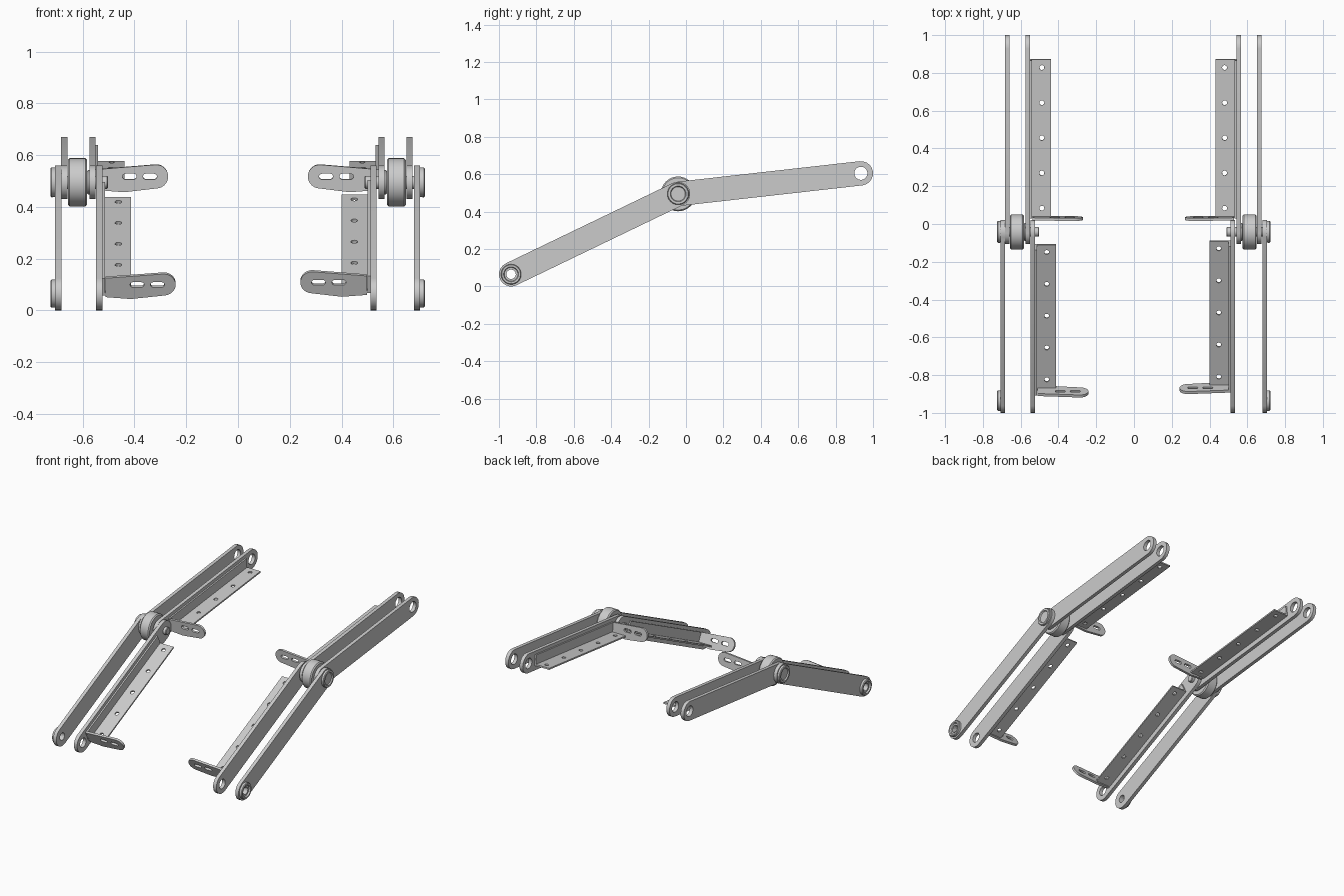
import bpy, bmesh, math
from mathutils import Vector, Matrix

if "Cube" in bpy.data.objects:
    bpy.data.objects.remove(bpy.data.objects["Cube"])

X = Vector((1, 0, 0))
PIVOT = Vector((0, -0.042, 0.495))
LOW_END = Vector((0, -0.935, 0.065))
UP_END = Vector((0, 0.935, 0.605))


def finish(name, bm):
    bmesh.ops.remove_doubles(bm, verts=bm.verts, dist=1e-5)
    bmesh.ops.recalc_face_normals(bm, faces=bm.faces)
    me = bpy.data.meshes.new(name)
    bm.to_mesh(me)
    bm.free()
    ob = bpy.data.objects.new(name, me)
    bpy.context.collection.objects.link(ob)
    bpy.ops.object.select_all(action='DESELECT')
    ob.select_set(True)
    bpy.context.view_layer.objects.active = ob
    bpy.ops.object.shade_smooth_by_angle(angle=math.radians(30))
    return ob


def arc(cx, cy, r, a0, a1, n=20):
    return [(cx + r * math.cos(math.radians(a0 + (a1 - a0) * i / n)),
             cy + r * math.sin(math.radians(a0 + (a1 - a0) * i / n))) for i in range(n + 1)]


def circle(cx, cy, r):
    return arc(cx, cy, r, 0, 360, 32)[:-1]


def slot(x0, x1, y, r):
    return arc(x1, y, r, -90, 90, 10) + arc(x0, y, r, 90, 270, 10)


def plate(name, loops, depth, origin, a, b, c):
    """Flat sheet with holes: loops lie in the a-b plane, thickness is along c."""
    cu = bpy.data.curves.new(name, 'CURVE')
    cu.dimensions = '2D'
    cu.fill_mode = 'BOTH'
    cu.extrude = depth / 2
    for loop in loops:
        sp = cu.splines.new('POLY')
        sp.points.add(len(loop) - 1)
        for p, (x, y) in zip(sp.points, loop):
            p.co = (x, y, 0, 1)
        sp.use_cyclic_u = True
    tmp = bpy.data.objects.new("tmp", cu)
    me = bpy.data.meshes.new_from_object(tmp)
    bm = bmesh.new()
    bm.from_mesh(me)
    bpy.data.objects.remove(tmp)
    bpy.data.meshes.remove(me)
    m = Matrix((a, b, c)).transposed().to_4x4()
    m.translation = origin
    bm.transform(m)
    return finish(name, bm)


def lathe(name, profile, centre, n=48):
    """Spin (x, radius) points around an x axis through centre."""
    bm = bmesh.new()
    vs = [bm.verts.new((x, centre.y + r, centre.z)) for x, r in profile]
    es = [bm.edges.new((p, q)) for p, q in zip(vs, vs[1:])]
    if profile[0][1] > 0:
        es.append(bm.edges.new((vs[-1], vs[0])))
    bmesh.ops.spin(bm, geom=vs + es, cent=(0, centre.y, centre.z), axis=(1, 0, 0),
                   angle=math.tau, steps=n, use_duplicate=False)
    return finish(name, bm)


def disc(name, x0, x1, r, centre, bev=0.004):
    d = math.copysign(bev, x1 - x0)
    lathe(name, [(x0, 0), (x0, r - bev), (x0 + d, r), (x1 - d, r), (x1, r - bev), (x1, 0)], centre)


def frame(end):
    u = (end - PIVOT).normalized()
    return (end - PIVOT).length, u, Vector((0, -abs(u.z) if u.y < 0 else -u.z, abs(u.y)))


def bar(name, x, end, hole):
    length, u, v = frame(end)
    outline = slot(0, length, 0, 0.065)
    plate(name, [outline, circle(length, 0, hole)], 0.024, PIVOT + X * x, u, v, X)


def bracket(name, s, x, end, u0, u1, holes, tab_u, tip):
    """Angle strip with bolt holes plus a slotted tab; x is the strip's outer face."""
    _, u, v = frame(end)
    a = X * -s                                   # towards the middle
    o = PIVOT + X * (s * x)
    # flat flange
    plate(name + "_flange",
          [[(0, u0), (0.111, u0), (0.111, u1), (0, u1)]] +
          [circle(0.062, h, 0.013) for h in holes], 0.010, o - v * 0.026, a, u, v)
    # upright flange
    plate(name + "_web", [[(u0, -0.031), (u1, -0.031), (u1, 0.042), (u0, 0.042)]],
          0.010, o + a * 0.005, u, v, X)
    # slotted tab
    t = x - tip
    outline = [(0.012, 0.043), (0.012, -0.038), (0.11, -0.046)]
    outline += arc(t - 0.046, 0.015, 0.046, -84, 94)
    slots = [slot(t - d - 0.016, t - d + 0.016, 0.015, 0.011) for d in (0.07, 0.149)]
    plate(name + "_tab", [outline] + slots, 0.015, o + u * tab_u, a, v, u)


def holes(h0, h1):
    return [h0 + (h1 - h0) * i / 4 for i in range(5)]


# side, sideways shift, lower inner bar position, lower bracket slide
for s, label, dx, low_in, du in ((-1, "left", 0, 0.536, 0), (1, "right", 0.008, 0.523, -0.02)):
    # link bars
    bar(label + "_upper_outer_bar", s * (0.671 - dx), UP_END, 0.035)
    bar(label + "_upper_inner_bar", s * (0.562 - dx), UP_END, 0.035)
    low_out = 0.694 - dx * 0.3
    bar(label + "_lower_outer_bar", s * low_out, LOW_END, 0.025)
    bar(label + "_lower_inner_bar", s * low_in, LOW_END, 0.032)

    # angle brackets with tabs
    bracket(label + "_upper_bracket", s, 0.550 - dx, UP_END, 0.075, 0.917,
            holes(0.124, 0.873), 0.073, 0.27)
    bracket(label + "_lower_bracket", s, low_in - 0.012, LOW_END, 0.086 + du, 0.942 + du,
            holes(0.130, 0.878 + du * 0.2) if s < 0 else holes(0.108, 0.862),
            0.936 + du, 0.241)

    # pivot drum, spacers and through pin
    disc(label + "_pivot_drum", s * (0.583 - dx), s * (0.657 - dx), 0.093, PIVOT, 0.007)
    disc(label + "_pivot_spacer", s * (0.550 - dx), s * (0.583 - dx), 0.047, PIVOT)
    disc(label + "_pivot_pin", s * (low_in - 0.034), s * 0.712, 0.025, PIVOT)
    # pivot cap with recess
    x0, x1 = s * (low_out - 0.012), s * (low_out + 0.030)
    lathe(label + "_pivot_cap", [(x0, 0), (x0, 0.055), (x1 - s * 0.004, 0.058), (x1, 0.054),
                                 (x1, 0.042), (x1 - s * 0.008, 0.038), (x1 - s * 0.008, 0)], PIVOT)
    # ring at the lower end
    lathe(label + "_end_ring", [(x0 + s * 0.010, 0.025), (x0 + s * 0.010, 0.054), (x1 - s * 0.004, 0.054),
                                (x1, 0.050), (x1, 0.040), (x1 - s * 0.010, 0.036),
                                (x1 - s * 0.010, 0.025)], LOW_END)
